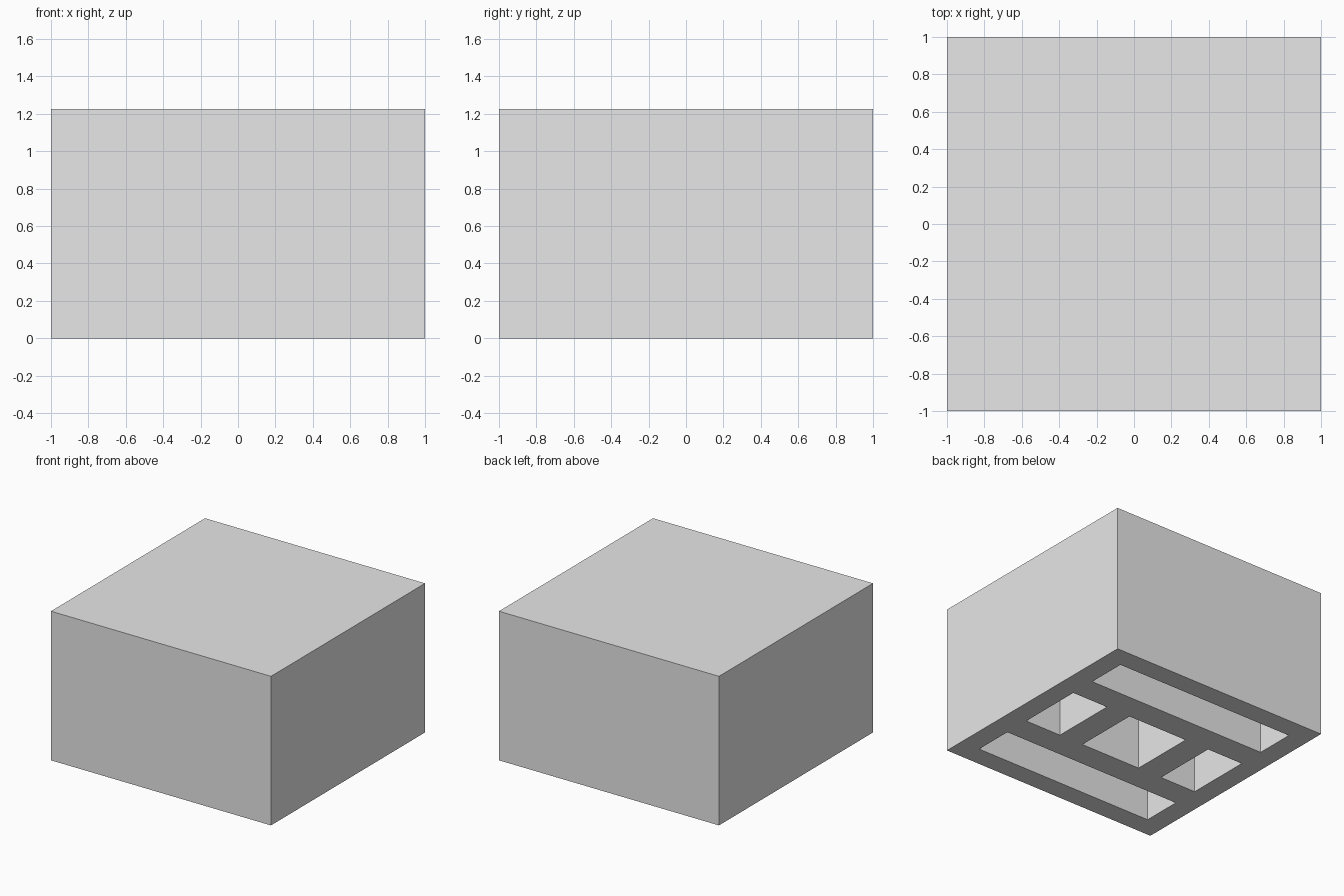
import bpy
import bmesh

if "Cube" in bpy.data.objects:
    bpy.data.objects.remove(bpy.data.objects["Cube"])

HEIGHT = 1.225
CEILING = 1.05          # pockets stop below the solid top
OUTER, INNER, CORE = 0.828, 0.497, 0.276

grey = bpy.data.materials.new("light_grey")
grey.diffuse_color = (0.8, 0.8, 0.8, 1)
grey.use_nodes = True
grey.node_tree.nodes["Principled BSDF"].inputs["Base Color"].default_value = grey.diffuse_color

# grid lines of the underside, and the cells that are hollow
xs = [-1, -OUTER, -INNER, -CORE, CORE, INNER, OUTER, 1]
ys = xs


def is_pocket(x, y):
    x, y = abs(x), abs(y)
    long_slot = x < OUTER and INNER < y < OUTER
    side_pocket = INNER < x < OUTER and y < CORE
    core_pocket = x < CORE and y < CORE
    return long_slot or side_pocket or core_pocket


# underside: flat plate whose pocket cells are pushed up
bm = bmesh.new()
grid = [[bm.verts.new((x, y, 0)) for y in ys] for x in xs]
pockets = []
for i in range(len(xs) - 1):
    for j in range(len(ys) - 1):
        face = bm.faces.new((grid[i][j], grid[i][j + 1],
                             grid[i + 1][j + 1], grid[i + 1][j]))
        c = face.calc_center_median()
        if is_pocket(c.x, c.y):
            pockets.append(face)
border = [e for e in bm.edges if e.is_boundary]

# outer walls and top
walls = bmesh.ops.extrude_edge_only(bm, edges=border)["geom"]
rim = [v for v in walls if isinstance(v, bmesh.types.BMVert)]
for v in rim:
    v.co.z = HEIGHT
top_edges = [e for e in bm.edges if e.is_boundary]
bmesh.ops.contextual_create(bm, geom=top_edges)

# pockets
raised = bmesh.ops.extrude_face_region(bm, geom=pockets)["geom"]
for v in raised:
    if isinstance(v, bmesh.types.BMVert):
        v.co.z = CEILING
bmesh.ops.delete(bm, geom=[f for f in pockets if f.is_valid], context='FACES')

# merge coplanar cells into clean flat faces
bmesh.ops.dissolve_limit(bm, angle_limit=0.01, verts=bm.verts[:], edges=bm.edges[:])
bmesh.ops.recalc_face_normals(bm, faces=bm.faces[:])

mesh = bpy.data.meshes.new("hollow_block")
bm.to_mesh(mesh)
bm.free()
mesh.materials.append(grey)
block = bpy.data.objects.new("hollow_block", mesh)
bpy.context.collection.objects.link(block)
